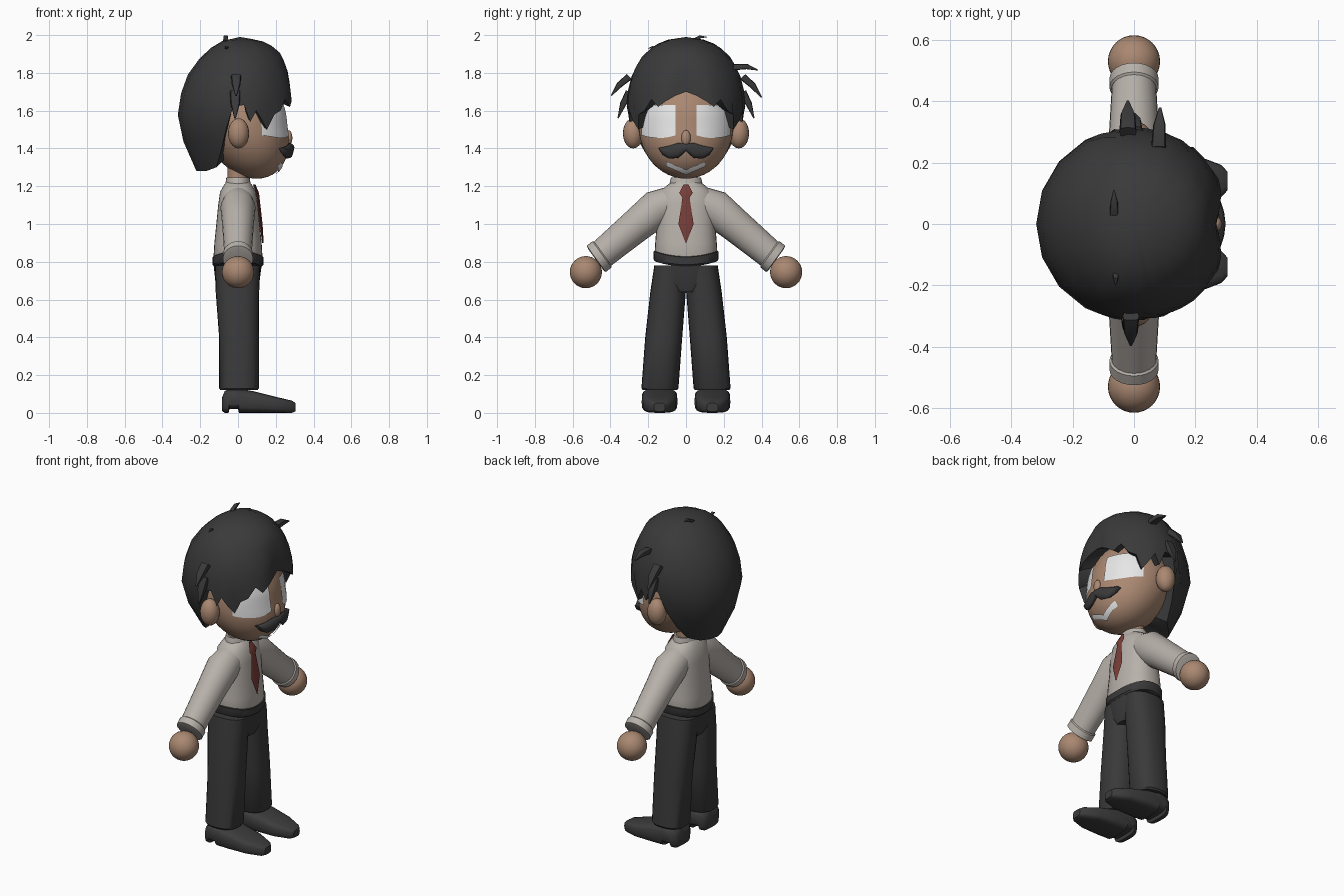
import bpy, bmesh
from math import sin, cos, pi, radians, sqrt, copysign
from mathutils import Vector, Matrix

default_cube = bpy.data.objects.get("Cube")
if default_cube:
    bpy.data.objects.remove(default_cube, do_unlink=True)


def material(name, red, green, blue):
    mat = bpy.data.materials.new(name)
    mat.use_nodes = True
    colour = (red, green, blue, 1)
    mat.diffuse_color = colour
    shader = mat.node_tree.nodes["Principled BSDF"]
    shader.inputs["Base Color"].default_value = colour
    shader.inputs["Roughness"].default_value = 0.8
    return mat


SKIN = material("skin", .40, .245, .165)
SHIRT = material("shirt cloth", .48, .44, .405)
HAIR = material("dark hair", .042, .042, .042)
TROUSERS = material("dark trousers", .042, .042, .042)
SHOE = material("dark shoe", .045, .045, .045)
WHITE = material("white", .8, .8, .8)
TIE = material("red tie", .19, .048, .04)


def finish(name, bm, mat, angle=40):
    mesh = bpy.data.meshes.new(name)
    bm.to_mesh(mesh)
    bm.free()
    mesh.materials.append(mat)
    mesh.shade_smooth()
    mesh.set_sharp_from_angle(angle=radians(angle))
    obj = bpy.data.objects.new(name, mesh)
    bpy.context.collection.objects.link(obj)
    return obj


def bridge(bm, upper, lower):
    for i in range(len(upper)):
        k = (i + 1) % len(upper)
        bm.faces.new((upper[i], lower[i], lower[k], upper[k]))


def loft(name, rings, mat, sides=24, power=2, angle=40):
    """Skin rings given as (centre, half axis a, half axis b)."""
    bm = bmesh.new()
    rows = []
    for centre, a, b in rings:
        row = []
        for i in range(sides):
            c, s = cos(2 * pi * i / sides), sin(2 * pi * i / sides)
            c = copysign(abs(c) ** (2 / power), c)
            s = copysign(abs(s) ** (2 / power), s)
            row.append(bm.verts.new(Vector(centre) + Vector(a) * c + Vector(b) * s))
        rows.append(row)
    for upper, lower in zip(rows, rows[1:]):
        bridge(bm, upper, lower)
    bm.faces.new(rows[0])
    bm.faces.new(rows[-1])
    bmesh.ops.recalc_face_normals(bm, faces=bm.faces)
    return finish(name, bm, mat, angle)


def upright(name, levels, mat, **options):
    """Loft of level rings given as (z, x centre, y centre, x radius, y radius)."""
    rings = [((x, y, z), (rx, 0, 0), (0, ry, 0)) for z, x, y, rx, ry in levels]
    return loft(name, rings, mat, **options)


def ball(name, centre, radii, mat, segments=32):
    bm = bmesh.new()
    bmesh.ops.create_uvsphere(bm, u_segments=segments, v_segments=segments // 2, radius=1,
                              matrix=Matrix.LocRotScale(centre, None, Vector(radii)))
    return finish(name, bm, mat)


# Head: an ellipsoid whose jaw leans forward
HEAD_Z = 1.52


def lean(z):
    return .25 * max(0, HEAD_Z - z)


def face_x(y, z, grow=1.025):
    inside = 1 - (y / (.25 * grow)) ** 2 - ((z - HEAD_Z) / (.28 * grow)) ** 2
    return .03 + .23 * grow * sqrt(max(0, inside)) + lean(z)


head = ball("head", (.03, 0, HEAD_Z), (.23, .25, .28), SKIN, 48)
for v in head.data.vertices:
    v.co.x += lean(v.co.z)
ball("nose", (.268, 0, 1.455), (.02, .025, .042), SKIN, 16)


# Painted face patches that follow the head surface
def face_patch(name, columns, mat):
    """Columns are (y, low z, high z)."""
    bm = bmesh.new()
    rows = []
    for y, low, high in columns:
        heights = [low + (high - low) * i / 5 for i in range(6)]
        rows.append([bm.verts.new((face_x(y, z), y, z)) for z in heights])
    for p, q in zip(rows, rows[1:]):
        for i in range(5):
            bm.faces.new((p[i], q[i], q[i + 1], p[i + 1]))
    return finish(name, bm, mat)


for side, sign in (("left", 1), ("right", -1)):
    spread = [sin(pi / 2 * i / 12) for i in range(13)]
    columns = [(sign * (.055 + .18 * t), 1.455 + .015 * (2 * t - 1) ** 2, 1.63) for t in spread]
    face_patch(side + "_eye", columns[::sign], WHITE)
smile = [i / 10 for i in range(-10, 11)]
face_patch("mouth", [(.105 * t, 1.26 + .045 * abs(t), 1.287 + .045 * abs(t)) for t in smile], WHITE)

# Moustache
for side, sign in (("left", 1), ("right", -1)):
    rings = []
    for y, z, h in ((0, 1.405, .018), (.04, 1.39, .04), (.09, 1.38, .034),
                    (.125, 1.387, .02), (.145, 1.4, .003)):
        rings.append(((face_x(y, z) + .006, sign * y, z), (.018, 0, 0), (0, 0, h)))
    loft(side + "_moustache", rings, HAIR, sides=12)

# Neck, collar, torso and tie
upright("neck", [(1.15, 0, 0, .055, .06), (1.32, 0, 0, .055, .06)], SKIN)
upright("collar", [(1.18, 0, 0, .072, .092), (1.205, 0, 0, .068, .09),
                   (1.245, 0, 0, .062, .08), (1.24, 0, 0, .053, .065)], SHIRT)
torso = upright("shirt_torso", [
    (.80, 0, 0, .125, .16), (.82, 0, 0, .13, .168), (.90, 0, 0, .125, .163),
    (1.0, 0, 0, .115, .155), (1.1, 0, 0, .105, .155), (1.17, 0, 0, .095, .14),
    (1.205, 0, 0, .075, .1), (1.225, 0, 0, .06, .07)], SHIRT, sides=32, power=2.3)
upright("tie", [(1.21, .085, 0, .007, .012), (1.165, .103, 0, .008, .036),
                (1.14, .107, 0, .007, .019), (1.0, .122, 0, .008, .04),
                (.9, .132, 0, .004, .002)], TIE, sides=4)

# Waist and hips, with a waistband that rises at the sides
hips = upright("hips", [(.64, 0, 0, .1, .08), (.68, -.003, 0, .115, .16),
                        (.78, -.002, 0, .127, .168)], TROUSERS, sides=32, power=2.3)
band = upright("waistband", [(.775, 0, 0, .126, .165), (.785, 0, 0, .135, .172),
                             (.825, 0, 0, .135, .173), (.83, 0, 0, .126, .165)],
               TROUSERS, sides=32, power=2.3)
for v in band.data.vertices:
    v.co.z += v.co.y ** 2

for side, sign in (("left", 1), ("right", -1)):
    # Trouser leg
    upright(side + "_leg", [
        (.12, .005, sign * .138, .098, .09), (.13, .005, sign * .138, .105, .098),
        (.4, .005, sign * .118, .105, .098), (.64, -.003, sign * .095, .115, .094),
        (.78, -.002, sign * .083, .12, .085)], TROUSERS, power=2.4)

    # Shoe with a raised arch between heel and sole
    rings = []
    for x, low, high, width in ((-.085, .01, .08, .06), (-.07, 0, .115, .083),
                                (-.05, 0, .125, .09), (-.045, .02, .126, .091),
                                (0, .02, .128, .094), (.005, 0, .128, .094),
                                (.08, 0, .115, .095), (.2, 0, .085, .085),
                                (.285, 0, .065, .052), (.305, .008, .052, .03)):
        rings.append(((x, sign * .14, (low + high) / 2), (0, width, 0), (0, 0, (high - low) / 2)))
    loft(side + "_shoe", rings, SHOE, sides=20, power=3.6)

    # Sleeve, cuff and hand
    across = Vector((0, sign * .585, .81))

    def sleeve_ring(y, z, radius):
        return ((0, sign * y, z), (radius * .93, 0, 0), across * radius)

    loft(side + "_sleeve", [sleeve_ring(.06, 1.125, .085), sleeve_ring(.15, 1.085, .1),
                            sleeve_ring(.26, .995, .09), sleeve_ring(.46, .828, .077)], SHIRT)
    loft(side + "_cuff", [sleeve_ring(.44, .843, .079), sleeve_ring(.445, .839, .086),
                          sleeve_ring(.475, .815, .086), sleeve_ring(.478, .812, .07)], SHIRT)
    ball(side + "_hand", (0, sign * .53, .745), (.085, .085, .085), SKIN)

    # Ear
    ball(side + "_ear", (.003, sign * .28, 1.48), (.056, .054, .08), SKIN, 20)

# Hair cap: section sizes by height, and a jagged lower edge by angle
SECTIONS = [(1.99, 0, 0, 0), (1.975, .07, .11, .1), (1.95, .12, .17, .16), (1.9, .185, .23, .225),
            (1.8, .262, .28, .285), (1.7, .30, .305, .31), (1.57, .32, .315, .318),
            (1.42, .285, .3, .26), (1.28, .22, .25, .16)]
EDGE = [(0, 1.7), (10, 1.68), (20, 1.65), (28, 1.62), (36, 1.66), (44, 1.6), (52, 1.58),
        (60, 1.5), (66, 1.55), (72, 1.6), (78, 1.54), (84, 1.63), (95, 1.62), (102, 1.5),
        (110, 1.38), (120, 1.3), (140, 1.28), (160, 1.28)]
EDGE += [(180, 1.28)] + [(360 - angle, z) for angle, z in EDGE[:0:-1]]


def hair_point(angle, z):
    for upper, lower in zip(SECTIONS, SECTIONS[1:]):
        if z >= lower[0] - 1e-6:
            break
    t = (upper[0] - z) / (upper[0] - lower[0])
    back, front, wide = (p + (q - p) * t for p, q in zip(upper[1:], lower[1:]))
    a = radians(angle)
    x = cos(a) * (front if cos(a) > 0 else back)
    parting = max(0, 1 - min(angle, 360 - angle) / 24) * max(0, min(1, (1.9 - z) / .2))
    return Vector((x * (1 - .12 * parting), wide * sin(a), z))


bm = bmesh.new()
crown = bm.verts.new((.01, 0, 1.99))
rows = []
for drop in (.03, .08, .16, .28, .42, .58, .78, 1):
    rows.append([bm.verts.new(hair_point(a, 1.99 - (1.99 - z) * drop)) for a, z in EDGE])
for scale, rise in ((.7, .035), (.3, .06)):
    rows.append([bm.verts.new((v.co.x * scale, v.co.y * scale, v.co.z + rise)) for v in rows[7]])
for i in range(len(EDGE)):
    bm.faces.new((crown, rows[0][i], rows[0][(i + 1) % len(EDGE)]))
for upper, lower in zip(rows, rows[1:]):
    bridge(bm, upper, lower)
finish("hair", bm, HAIR, 35)


# Loose locks of hair
def lock(name, root, tip, width):
    root, tip = Vector(root), Vector(tip)
    along = (tip - root).normalized()
    flat = along.cross(Vector((1, 0, 0))).normalized() * width * .7
    middle = root.lerp(tip, .55) + Vector((0, 0, .012))
    rings = [(c, (width * s, 0, 0), flat * s) for c, s in ((root, 1), (middle, .85), (tip, .15))]
    loft(name, rings, HAIR, sides=8, power=4)


lock("upper_left_lock", (.08, .25, 1.83), (.085, .38, 1.815), .024)
lock("middle_left_lock", (-.02, .3, 1.78), (-.02, .4, 1.67), .028)
lock("lower_left_lock", (0, .3, 1.7), (0, .36, 1.56), .028)
lock("middle_right_lock", (-.01, -.3, 1.78), (-.01, -.395, 1.68), .027)
lock("lower_right_lock", (-.015, -.3, 1.7), (-.015, -.36, 1.56), .028)
lock("crown_lock", (-.065, .03, 1.965), (-.065, .11, 1.99), .014)
lock("side_crown_lock", (-.06, -.15, 1.92), (-.06, -.2, 1.93), .01)
